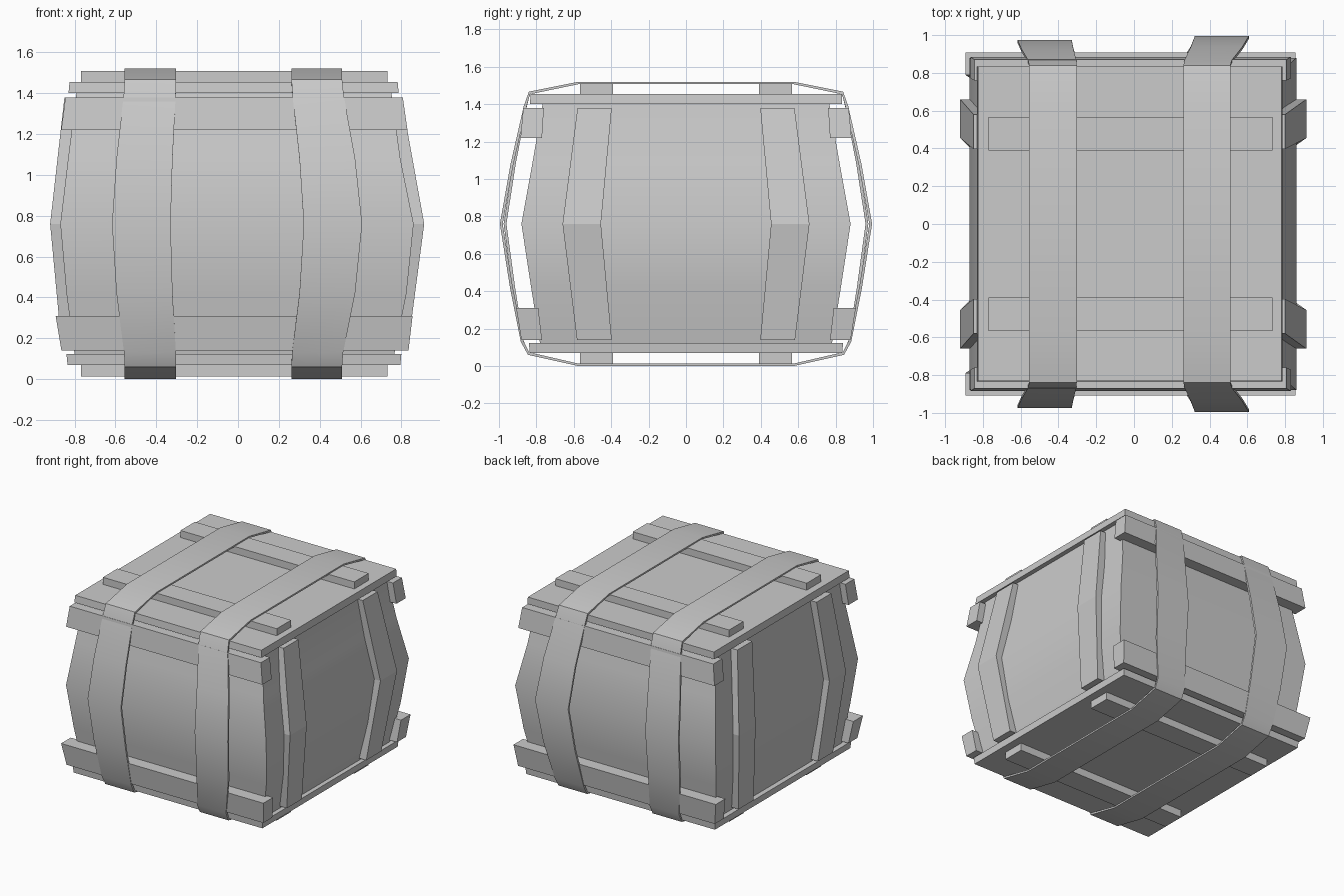
import bpy, bmesh
from mathutils import Vector

if "Cube" in bpy.data.objects:
    bpy.data.objects.remove(bpy.data.objects["Cube"])


def finish(name, bm, smooth):
    bmesh.ops.recalc_face_normals(bm, faces=bm.faces)
    me = bpy.data.meshes.new(name)
    bm.to_mesh(me)
    bm.free()
    ob = bpy.data.objects.new(name, me)
    bpy.context.collection.objects.link(ob)
    if smooth:
        bpy.ops.object.select_all(action='DESELECT')
        ob.select_set(True)
        bpy.context.view_layer.objects.active = ob
        bpy.ops.object.shade_smooth_by_angle(angle=0.5)
    return ob


def skin(name, rings, closed=False, smooth=False):
    """Join four-point rings into a solid; closed makes a loop instead of caps."""
    bm = bmesh.new()
    vs = [[bm.verts.new(p) for p in r] for r in rings]
    n = len(vs)
    for i in range(n if closed else n - 1):
        a, b = vs[i], vs[(i + 1) % n]
        for k in range(4):
            m = (k + 1) % 4
            bm.faces.new((a[k], a[m], b[m], b[k]))
    if not closed:
        bm.faces.new(vs[0])
        bm.faces.new(vs[-1])
    return finish(name, bm, smooth)


def stack(name, levels, smooth=False):
    """Solid from rectangles (z, x0, x1, y0, y1)."""
    return skin(name, [[(x0, y0, z), (x1, y0, z), (x1, y1, z), (x0, y1, z)]
                       for z, x0, x1, y0, y1 in levels], smooth=smooth)


# bulging body
stack("crate_body", [(0.12, -0.80, 0.765, -0.78, 0.78),
                     (0.42, -0.84, 0.825, -0.828, 0.828),
                     (0.76, -0.87, 0.86, -0.88, 0.88),
                     (1.08, -0.832, 0.795, -0.822, 0.822),
                     (1.41, -0.79, 0.75, -0.765, 0.765)], smooth=True)

# lid and base slabs
stack("lid", [(1.40, -0.83, 0.787, -0.835, 0.835), (1.455, -0.825, 0.782, -0.83, 0.835)])
stack("base", [(0.07, -0.835, 0.795, -0.835, 0.835), (0.122, -0.84, 0.80, -0.84, 0.84)])

for s, side in ((-1, "front"), (1, "back")):
    # cleats above the lid and under the base
    for z0, z1, part in ((1.45, 1.51, "lid"), (0.012, 0.075, "base")):
        y0, y1 = sorted((s * 0.39, s * 0.567))
        stack(f"{part}_cleat_{side}", [(z0, -0.77, 0.732, y0, y1), (z1, -0.77, 0.732, y0, y1)])
    # horizontal boards on the front and back
    for part, levels in (
            ("upper", [(1.22, -0.866, 0.83, 0.77, 0.885), (1.38, -0.845, 0.807, 0.76, 0.87)]),
            ("lower", [(0.14, -0.865, 0.835, 0.77, 0.88), (0.31, -0.893, 0.855, 0.79, 0.908)])):
        stack(f"{part}_board_{side}",
              [(z, a, b, *sorted((s * c, s * d))) for z, a, b, c, d in levels])
    # bent upright battens on the left and right
    for t, hand, outer in ((-1, "left", (0.862, 0.92, 0.85)), (1, "right", (0.83, 0.912, 0.80))):
        stack(f"upright_batten_{side}_{hand}",
              [(z, *sorted((t * (o - 0.065), t * o)), *sorted((s * c, s * d)))
               for z, o, c, d in zip((0.14, 0.76, 1.38), outer,
                                     (0.397, 0.455, 0.397), (0.583, 0.66, 0.58))])

# straps wrapped around the crate: half profile (y, z, bulge)
half = [(0.575, 1.52, 0), (0.84, 1.467, 0), (0.867, 1.39, 0.08), (0.935, 1.08, 0.65),
        (0.99, 0.76, 1), (0.938, 0.42, 0.65), (0.883, 0.13, 0.05), (0.845, 0.06, 0), (0.575, 0.0, 0)]
loop = half + [(-y, z, f) for y, z, f in reversed(half)]


def strap(name, narrow, wide, reach):
    pts = [Vector((y * (1 + (reach / 0.99 - 1) * f), z)) for y, z, f in loop]
    rings = []
    for i, p in enumerate(pts):
        t = (pts[(i + 1) % len(pts)] - pts[i - 1]).normalized()
        q = p + Vector((t.y, -t.x)) * 0.015
        if abs(p.x) < 0.6:
            q = p + Vector((0, 0.013 if p.y < 0.5 else -0.013))
        f = loop[i][2]
        a, b = (n + (w - n) * f for n, w in zip(narrow, wide))
        rings.append([(a, *p), (b, *p), (b, *q), (a, *q)])
    skin(name, rings, closed=True, smooth=True)


strap("strap_left", (-0.555, -0.303), (-0.617, -0.33), 0.975)
strap("strap_right", (0.262, 0.51), (0.322, 0.608), 0.995)
